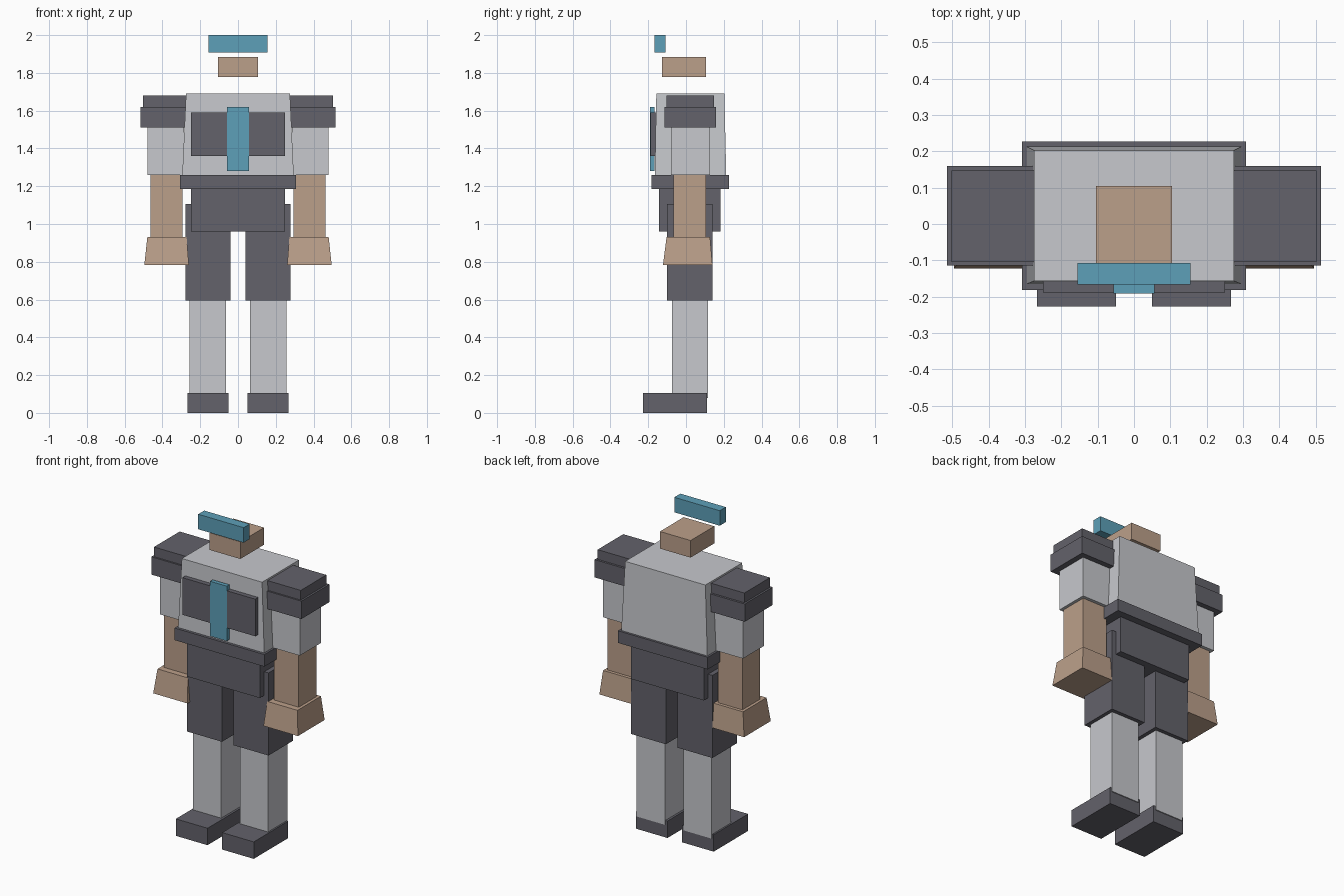
import bpy

cube = bpy.data.objects.get("Cube")
if cube:
    bpy.data.objects.remove(cube, do_unlink=True)


def make_material(name, colour):
    mat = bpy.data.materials.new(name)
    mat.use_nodes = True
    rgba = (*colour, 1.0)
    mat.diffuse_color = rgba
    for node in mat.node_tree.nodes:
        if node.type == 'BSDF_PRINCIPLED':
            node.inputs["Base Color"].default_value = rgba
    return mat


dark = make_material("dark_grey", (0.125, 0.122, 0.145))
light = make_material("light_grey", (0.57, 0.58, 0.61))
skin = make_material("tan", (0.50, 0.35, 0.255))
teal = make_material("teal", (0.11, 0.35, 0.48))


def block(name, mat, x, y, z, top_x=None, top_y=None):
    """Box between ranges; top_x and top_y give a tapered top face."""
    bottom_top = ((x, y, z[0]), (top_x or x, top_y or y, z[1]))
    verts = [(px, py, pz) for (xs, ys, pz) in bottom_top
             for px, py in ((xs[0], ys[0]), (xs[1], ys[0]),
                            (xs[1], ys[1]), (xs[0], ys[1]))]
    faces = [(3, 2, 1, 0), (4, 5, 6, 7)]
    faces += [(i, (i + 1) % 4, (i + 1) % 4 + 4, i + 4) for i in range(4)]
    mesh = bpy.data.meshes.new(name)
    mesh.from_pydata(verts, [], faces)
    mesh.materials.append(mat)
    obj = bpy.data.objects.new(name, mesh)
    bpy.context.collection.objects.link(obj)
    return obj


def pair(name, mat, x, y, z, top_x=None, top_y=None):
    """Left block on +x and its mirror image on the right."""
    def flip(r):
        return (-r[1], -r[0]) if r else None
    block("left_" + name, mat, x, y, z, top_x, top_y)
    block("right_" + name, mat, flip(x), y, z, flip(top_x), top_y)


def both(half):
    return (-half, half)


# Head and floating visor
block("head", skin, both(0.105), (-0.127, 0.105), (1.777, 1.883))
block("visor", teal, both(0.156), (-0.167, -0.108), (1.907, 2.0))

# Torso, chest plate and stripe
block("torso", light, both(0.295), (-0.165, 0.213), (1.26, 1.69),
      both(0.275), (-0.157, 0.203))
block("chest_plate", dark, both(0.25), (-0.188, -0.158), (1.36, 1.59))
block("chest_stripe", teal, both(0.057), (-0.191, -0.166), (1.28, 1.62))

# Belt and pelvis
block("belt", dark, both(0.308), (-0.182, 0.227), (1.185, 1.26))
block("pelvis", dark, both(0.25), (-0.143, 0.182), (0.96, 1.19))

# Arms
pair("shoulder_cap", dark, (0.265, 0.503), (-0.104, 0.147), (1.62, 1.68))
pair("shoulder_pad", dark, (0.265, 0.515), (-0.114, 0.16), (1.51, 1.62))
pair("upper_arm", light, (0.285, 0.48), (-0.08, 0.127), (1.26, 1.52))
pair("forearm", skin, (0.293, 0.462), (-0.065, 0.107), (0.92, 1.265))
pair("hand", skin, (0.26, 0.496), (-0.122, 0.14), (0.782, 0.93),
     (0.272, 0.48), (-0.103, 0.127))

# Legs
pair("thigh", dark, (0.04, 0.279), (-0.1, 0.14), (0.595, 1.107))
pair("shin", light, (0.064, 0.257), (-0.073, 0.116), (0.08, 0.6))
pair("foot", dark, (0.05, 0.267), (-0.227, 0.11), (0.0, 0.105))
